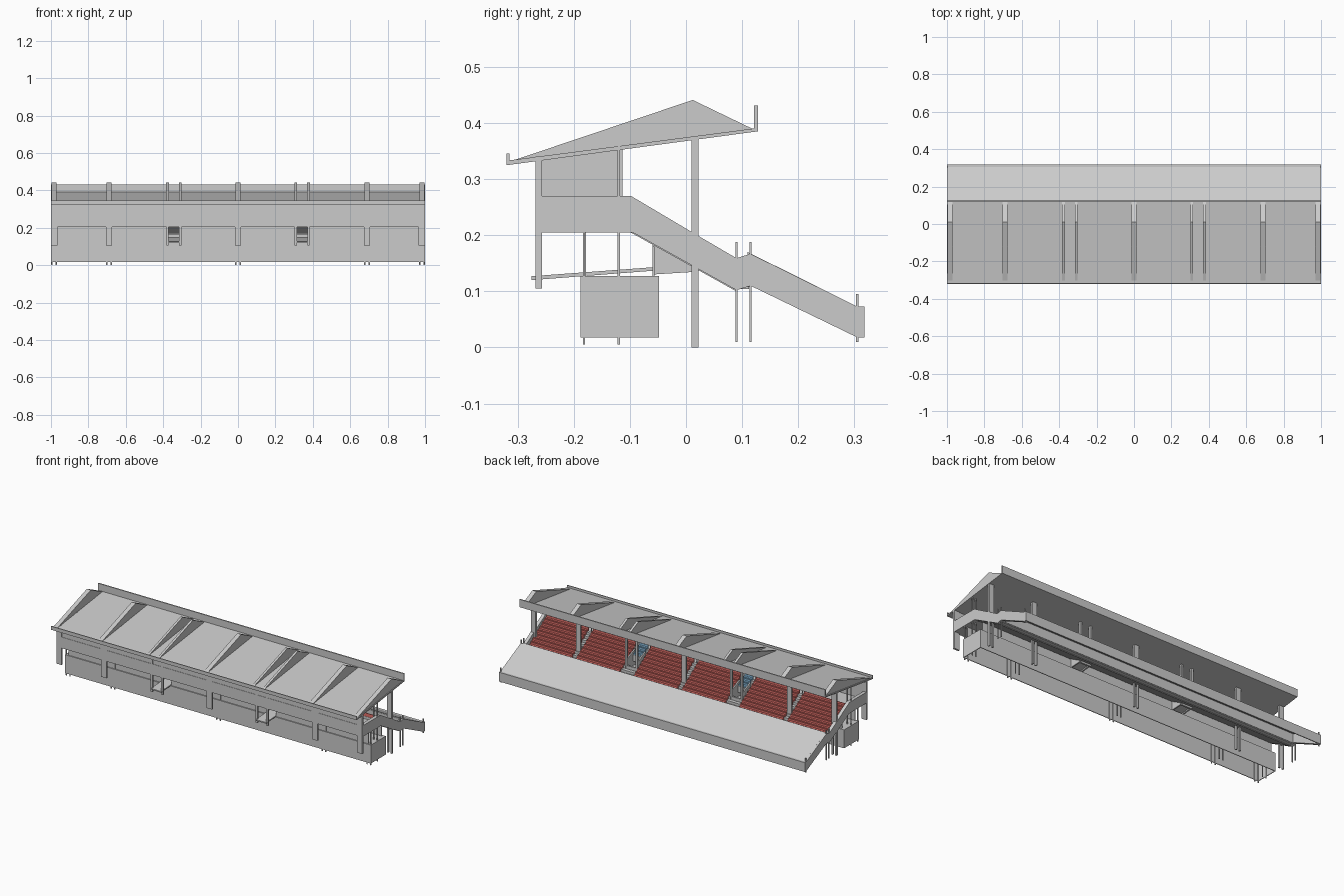
import bpy, bmesh


def mat(name, col):
    m = bpy.data.materials.new(name)
    m.diffuse_color = (*col, 1)
    return m


RED = mat("seat_red", (0.78, 0.17, 0.15))
BLUE = mat("seat_blue", (0.25, 0.5, 0.72))


def build(name, solids, material=None):
    """Each solid is (x0, x1, profile), the y-z profile being extruded along x."""
    bm = bmesh.new()
    for x0, x1, prof in solids:
        a = [bm.verts.new((x0, y, z)) for y, z in prof]
        b = [bm.verts.new((x1, y, z)) for y, z in prof]
        bm.faces.new(a)
        bm.faces.new(b[::-1])
        n = len(prof)
        for i in range(n):
            j = (i + 1) % n
            bm.faces.new((a[j], a[i], b[i], b[j]))
    bmesh.ops.recalc_face_normals(bm, faces=bm.faces)
    me = bpy.data.meshes.new(name)
    bm.to_mesh(me)
    bm.free()
    ob = bpy.data.objects.new(name, me)
    bpy.context.collection.objects.link(ob)
    if material:
        me.materials.append(material)
    return ob


def rect(y0, y1, z0, z1):
    return [(y0, z0), (y1, z0), (y1, z1), (y0, z1)]


def at(xs, w, prof):
    return [(x - w / 2, x + w / 2, prof) for x in xs]


def both(solids):
    return solids + [(-b, -a, p) for a, b, p in solids]


MAIN = [-0.983, -0.69, 0, 0.69, 0.983]
PAIRS = [-0.377, -0.309, 0.309, 0.377]
TWIN = [x + d for x in MAIN for d in (-0.012, 0.012)]
ENDS = [-0.99, 0.99]
# bays between the two gangways, and the gangways themselves
SEGS = [(-0.98, -0.377), (-0.309, 0.309), (0.377, 0.98)]
GANG = [(-0.377, -0.309), (0.309, 0.377)]

# roof sheet with rear and front fascias
build("roof", [(-1, 1, [(-0.318, 0.325), (0.127, 0.385), (0.127, 0.391), (-0.318, 0.333)])])
build("roof_rear_fascia", [(-1, 1, rect(-0.32, -0.315, 0.325, 0.346))])
build("roof_front_fascia", [(-1, 1, rect(0.121, 0.128, 0.385, 0.431))])

# triangular roof ribs
rib = [(-0.312, 0.332), (0.012, 0.441), (0.122, 0.388), (0.012, 0.372)]
build("roof_ribs", at(MAIN, 0.026, rib) + at(PAIRS, 0.014, rib))

# front columns on twin legs, rear columns
build("front_columns", at(MAIN, 0.03, rect(0.01, 0.022, 0.14, 0.375))
      + at(PAIRS, 0.012, rect(0.01, 0.022, 0.14, 0.375)))
build("front_column_legs", at(TWIN, 0.009, rect(0.01, 0.022, 0, 0.15)))
build("rear_columns", at(MAIN, 0.034, rect(-0.268, -0.257, 0.105, 0.34))
      + at(PAIRS, 0.012, rect(-0.268, -0.257, 0.105, 0.34)))

# rear wall and panels beside the gangways
build("rear_wall", [(-0.995, 0.995, rect(-0.268, -0.262, 0.205, 0.27)),
                    (-0.972, 0.972, rect(-0.266, -0.26, 0.27, 0.335))])
build("gangway_upper_panels", at(PAIRS, 0.008, [(-0.265, 0.222), (-0.113, 0.222),
                                                (-0.113, 0.355), (-0.265, 0.335)]))

# bent side parapets
build("side_parapets", at(ENDS, 0.02, [
    (-0.268, 0.27), (-0.098, 0.27), (0.02, 0.2), (0.09, 0.159), (0.115, 0.167),
    (0.305, 0.073), (0.318, 0.073), (0.318, 0.018), (0.305, 0.018),
    (0.115, 0.11), (0.09, 0.102), (-0.095, 0.205), (-0.268, 0.205)]))

# front sloping apron with fascia and upper wall
build("front_apron", [(-0.99, 0.99, [(0.11, 0.165), (0.305, 0.069),
                                     (0.318, 0.069), (0.318, 0.073),
                                     (0.305, 0.073), (0.11, 0.17)])])
build("apron_fascia", [(-1, 1, rect(0.313, 0.318, 0.018, 0.073))])
build("apron_back_wall", [(-0.99, 0.99, rect(0.108, 0.115, 0.108, 0.165))])

# stepped seating deck, left open over the gangways
ROWS, Y0, Z0 = 9, 0.09, 0.122
DY, DZ = 0.19 / ROWS, 0.13 / ROWS


def deck(first, last):
    p = []
    for i in range(first, last):
        y, z = Y0 - i * DY, Z0 + i * DZ
        p += [(y, z), (y - DY, z)]
    ya, yb = Y0 - first * DY, Y0 - last * DY
    return p + [(yb, 0.15 - yb * 0.557), (ya, 0.15 - ya * 0.557)]


build("seating_deck", [(a, b, deck(0, ROWS)) for a, b in SEGS]
      + [(a, b, deck(6, ROWS)) for a, b in GANG]
      + [(a, b, deck(0, 3)) for a, b in GANG])
build("rear_floor", [(-0.985, 0.985, rect(-0.265, -0.098, 0.205, 0.222))])
build("lower_walkway", [(-0.985, 0.985, rect(0.085, 0.112, 0.104, 0.112))])


# rows of seats: cushion and backrest
def seats(xa, xb, first):
    out = []
    for i in range(first, ROWS):
        y, z = Y0 - i * DY, Z0 + i * DZ
        out.append((xa, xb, rect(y - 0.017, y - 0.003, z, z + 0.009)))
        out.append((xa, xb, rect(y - 0.02, y - 0.016, z, z + 0.02)))
    return out


red = []
for a, b in [(0.015, 0.298), (0.39, 0.675), (0.705, 0.98)]:
    red += both(seats(a, b, 0))
build("red_seats", red, RED)
build("blue_seats", both(seats(0.315, 0.371, 6)), BLUE)

# gangway ramps, cheek walls and end barriers
build("gangway_ramps", [(a, b, [(-0.275, 0.12), (0.01, 0.142), (0.01, 0.148), (-0.275, 0.127)])
                        for a, b in GANG])
build("gangway_cheeks", at(PAIRS, 0.008, [(-0.06, 0.13), (0.02, 0.135), (0.02, 0.2), (-0.06, 0.235)]))
build("gangway_barriers", [(a, b, rect(0.01, 0.02, 0.13, 0.166)) for a, b in GANG])

# ground floor shell, open underneath, with recessed storey above
build("ground_floor_walls", [(-1, 1, rect(-0.188, -0.184, 0.018, 0.127)),
                             (-1, 1, rect(-0.052, -0.048, 0.018, 0.127)),
                             (-1, 1, rect(-0.188, -0.048, 0.123, 0.127)),
                             (-1, -0.996, rect(-0.188, -0.048, 0.018, 0.127)),
                             (0.996, 1, rect(-0.188, -0.048, 0.018, 0.127))])
build("recessed_storey_walls", [(a, b, rect(y, y + 0.004, 0.127, top)) for a, b in SEGS
                                for y, top in ((-0.182, 0.205), (-0.06, 0.18))])

# slender posts: inner rows, under the deck, and at the open ends
build("inner_posts", at(TWIN, 0.006, rect(-0.184, -0.18, 0.005, 0.205))
      + at(TWIN, 0.006, rect(-0.122, -0.118, 0.005, 0.36)))
edge = [-0.997, 0.997]
build("end_posts", at(edge, 0.006, rect(0.088, 0.092, 0.01, 0.188))
      + at(edge, 0.006, rect(0.113, 0.117, 0.01, 0.188))
      + at(edge, 0.006, rect(0.303, 0.307, 0.01, 0.095)))
